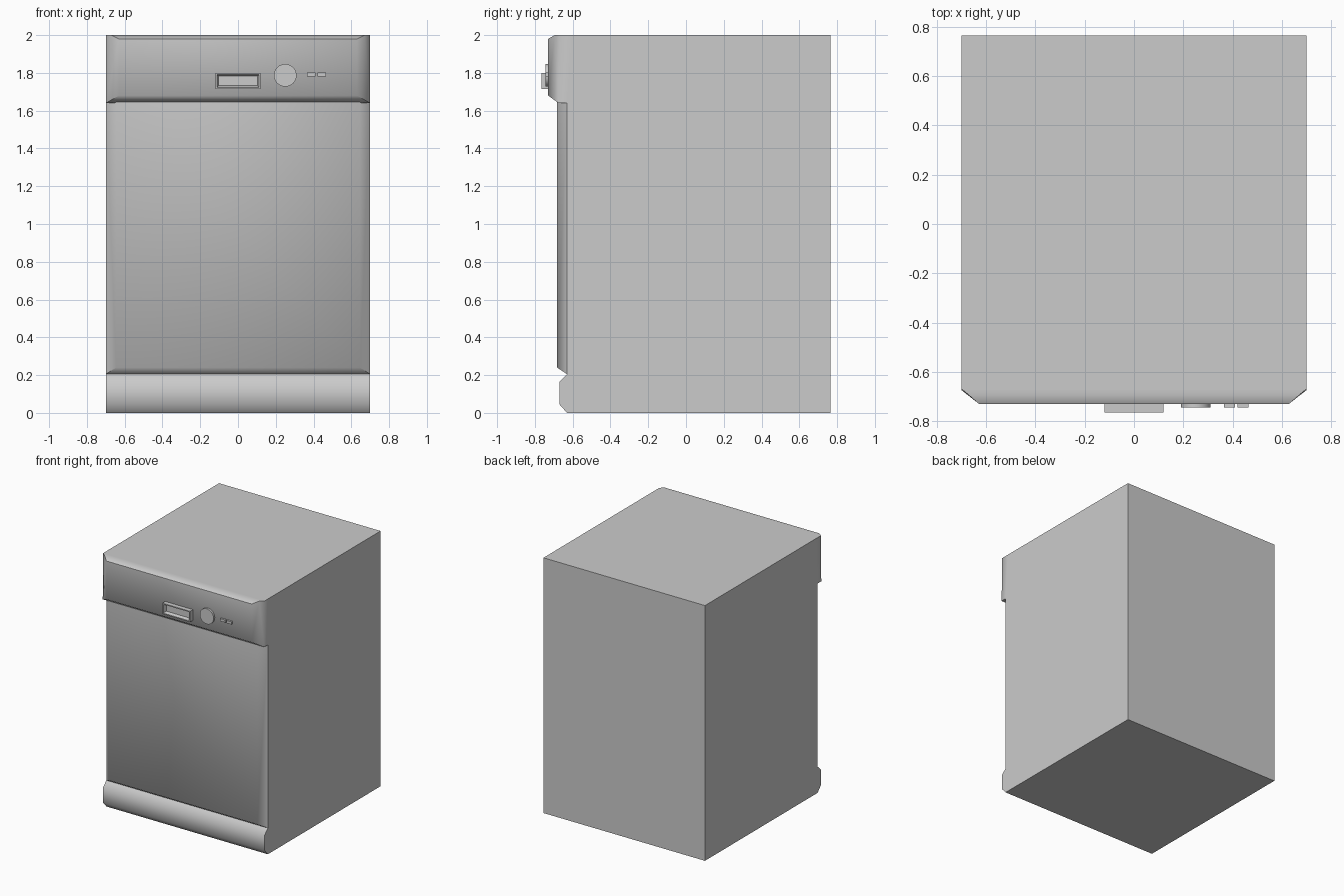
import bpy, bmesh, math
from mathutils import Matrix, Vector

if "Cube" in bpy.data.objects:
    bpy.data.objects.remove(bpy.data.objects["Cube"])


def finish(bm, name, angle=60):
    bmesh.ops.recalc_face_normals(bm, faces=bm.faces)
    mesh = bpy.data.meshes.new(name)
    bm.to_mesh(mesh)
    bm.free()
    obj = bpy.data.objects.new(name, mesh)
    bpy.context.collection.objects.link(obj)
    bpy.ops.object.select_all(action='DESELECT')
    obj.select_set(True)
    bpy.context.view_layer.objects.active = obj
    bpy.ops.object.shade_smooth_by_angle(angle=math.radians(angle))
    return obj


def panel(name, profile, ends=None, angle=60):
    """Closed (y, z, half width) profile spanned symmetrically across x."""
    bm = bmesh.new()
    left = [bm.verts.new((-w, y, z)) for y, z, w in profile]
    right = [bm.verts.new((w, y, z)) for y, z, w in profile]
    n = len(profile)
    for i in range(n):
        j = (i + 1) % n
        bm.faces.new((left[i], left[j], right[j], right[i]))
    for side in (left, right):
        for face in ends or [range(n)]:
            bm.faces.new([side[i] for i in face])
    return finish(bm, name, angle)


def box(bm, lo, hi):
    lo, hi = Vector(lo), Vector(hi)
    m = Matrix.Translation((lo + hi) / 2) @ Matrix.Diagonal((*(hi - lo), 1))
    bmesh.ops.create_cube(bm, size=1, matrix=m)


W = 0.70

# Cabinet, its front leaning back slightly behind the control panel
panel("cabinet", [(0.765, 0, W), (0.765, 2, W), (-0.605, 2, W),
                  (-0.63, 1.68, W), (-0.63, 0, W)], angle=30)

# Control panel with chamfered ends and rolled top and bottom edges
panel("control_panel",
      [(-0.605, 2.0, W), (-0.67, 2.0, W), (-0.695, 2.0, 0.67), (-0.73, 1.98, 0.63),
       (-0.73, 1.68, 0.63), (-0.675, 1.64, W), (-0.63, 1.64, W)],
      ends=[(0, 1, 5, 6), (1, 2, 3, 4, 5)])

# Door with bevelled border
panel("door", [(-0.63, 1.66, W), (-0.683, 1.66, 0.645),
               (-0.683, 0.24, 0.645), (-0.63, 0.205, W)])

# Kick plate
panel("kick_plate", [(-0.63, 0.205, W), (-0.67, 0.165, W),
                     (-0.67, 0.045, W), (-0.63, 0, W)])

# Door handle: a block with a tapered finger recess
bm = bmesh.new()
box(bm, (-0.12, -0.765, 1.715), (0.12, -0.72, 1.80))
bm.normal_update()
front = min(bm.faces, key=lambda f: f.calc_center_median().y)
bmesh.ops.inset_region(bm, faces=[front], thickness=0.012)
recess = bmesh.ops.inset_region(bm, faces=[front], thickness=0.012)
for v in front.verts:
    v.co.y += 0.025
finish(bm, "handle", 30)

# Programme knob
bm = bmesh.new()
turn = Matrix.Translation((0.25, -0.732, 1.787)) @ Matrix.Rotation(math.pi / 2, 4, 'X')
bmesh.ops.create_cone(bm, cap_ends=True, segments=32, radius1=0.06, radius2=0.06,
                      depth=0.026, matrix=turn)
finish(bm, "knob", 40)

# Pair of push buttons
for i, x in enumerate((0.365, 0.42)):
    bm = bmesh.new()
    box(bm, (x, -0.745, 1.781), (x + 0.045, -0.72, 1.801))
    finish(bm, f"button_{i + 1}", 30)
